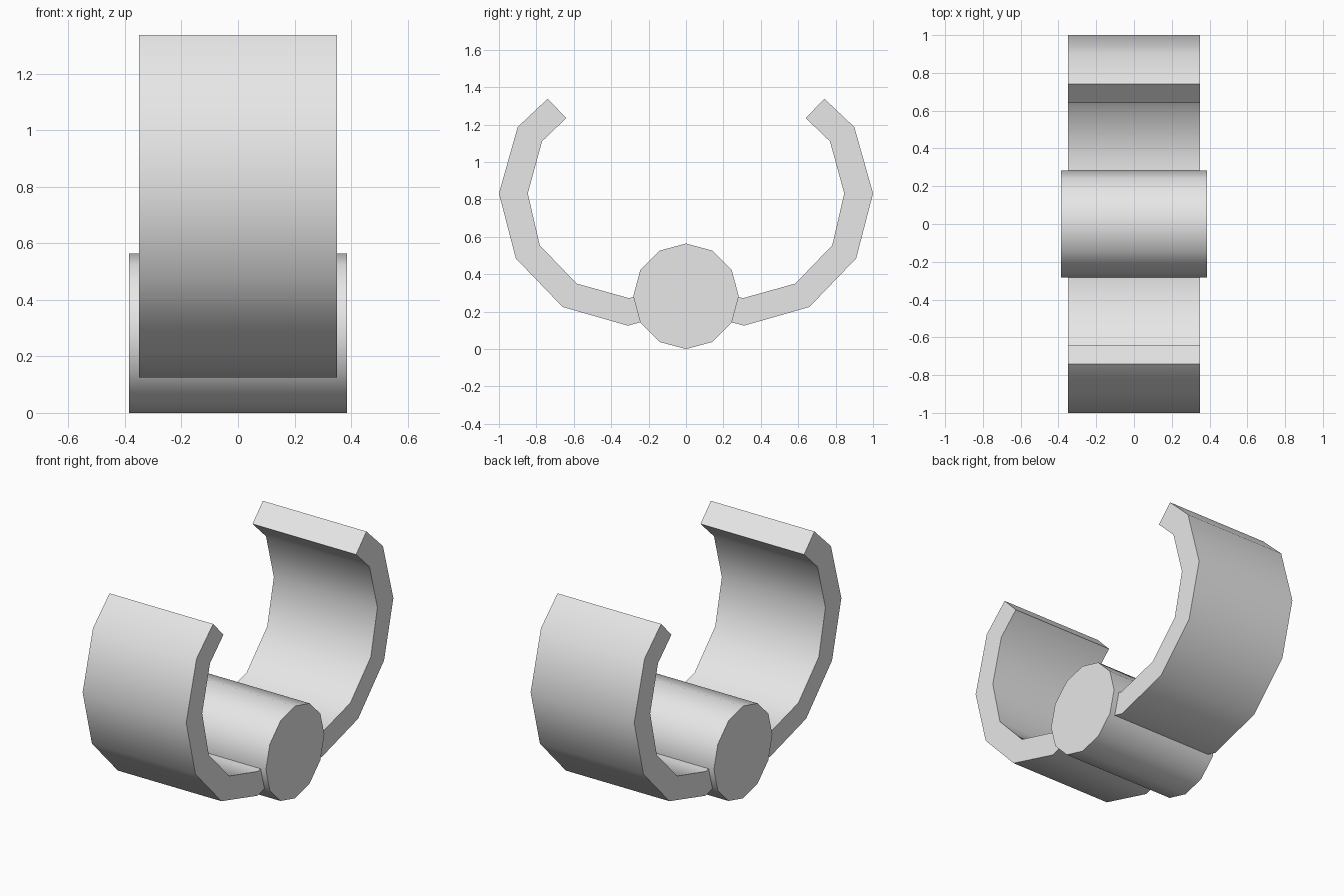
import bpy
import math

cube = bpy.data.objects.get("Cube")
if cube:
    bpy.data.objects.remove(cube, do_unlink=True)

grey = bpy.data.materials.new("light_grey")
grey.use_nodes = True
colour = (0.8, 0.8, 0.8, 1.0)
grey.diffuse_color = colour
grey.node_tree.nodes["Principled BSDF"].inputs["Base Color"].default_value = colour


def extrude_profile(name, profile, half_width):
    """Sweep a counter-clockwise (y, z) outline along x."""
    n = len(profile)
    verts = [(x, y, z) for x in (-half_width, half_width) for y, z in profile]
    faces = [(i, (i + 1) % n, n + (i + 1) % n, n + i) for i in range(n)]
    faces = [tuple(reversed(f)) for f in faces]
    faces += [tuple(reversed(range(n))), tuple(range(n, 2 * n))]
    faces = [f if len(f) > 4 else tuple(reversed(f)) for f in faces]
    mesh = bpy.data.meshes.new(name)
    mesh.from_pydata(verts, [], faces)
    mesh.materials.append(grey)
    obj = bpy.data.objects.new(name, mesh)
    bpy.context.collection.objects.link(obj)

    # Consistent outward normals, then smooth the curved sides only
    bpy.ops.object.select_all(action="DESELECT")
    obj.select_set(True)
    bpy.context.view_layer.objects.active = obj
    bpy.ops.object.mode_set(mode="EDIT")
    bpy.ops.mesh.select_all(action="SELECT")
    bpy.ops.mesh.normals_make_consistent(inside=False)
    bpy.ops.object.mode_set(mode="OBJECT")
    bpy.ops.object.shade_smooth_by_angle(angle=math.radians(40))
    return obj


# Twelve-sided hinge pin
R = 0.282
pin = [(R * math.sin(-a * math.tau / 12), R + R * math.cos(a * math.tau / 12))
       for a in range(12)]
extrude_profile("hinge_pin", pin, 0.386)

# Curved jaws, rooted inside the pin
outer = [(0.08, 0.187), (0.31, 0.125), (0.66, 0.225), (0.91, 0.485),
         (1.0, 0.832), (0.9, 1.187), (0.74, 1.338)]
inner = [(0.64, 1.235), (0.77, 1.11), (0.846, 0.832), (0.782, 0.555),
         (0.585, 0.35), (0.305, 0.272), (0.12, 0.322)]
jaw = outer + inner
extrude_profile("back_jaw", jaw, 0.35)
extrude_profile("front_jaw", [(-y, z) for y, z in reversed(jaw)], 0.35)
